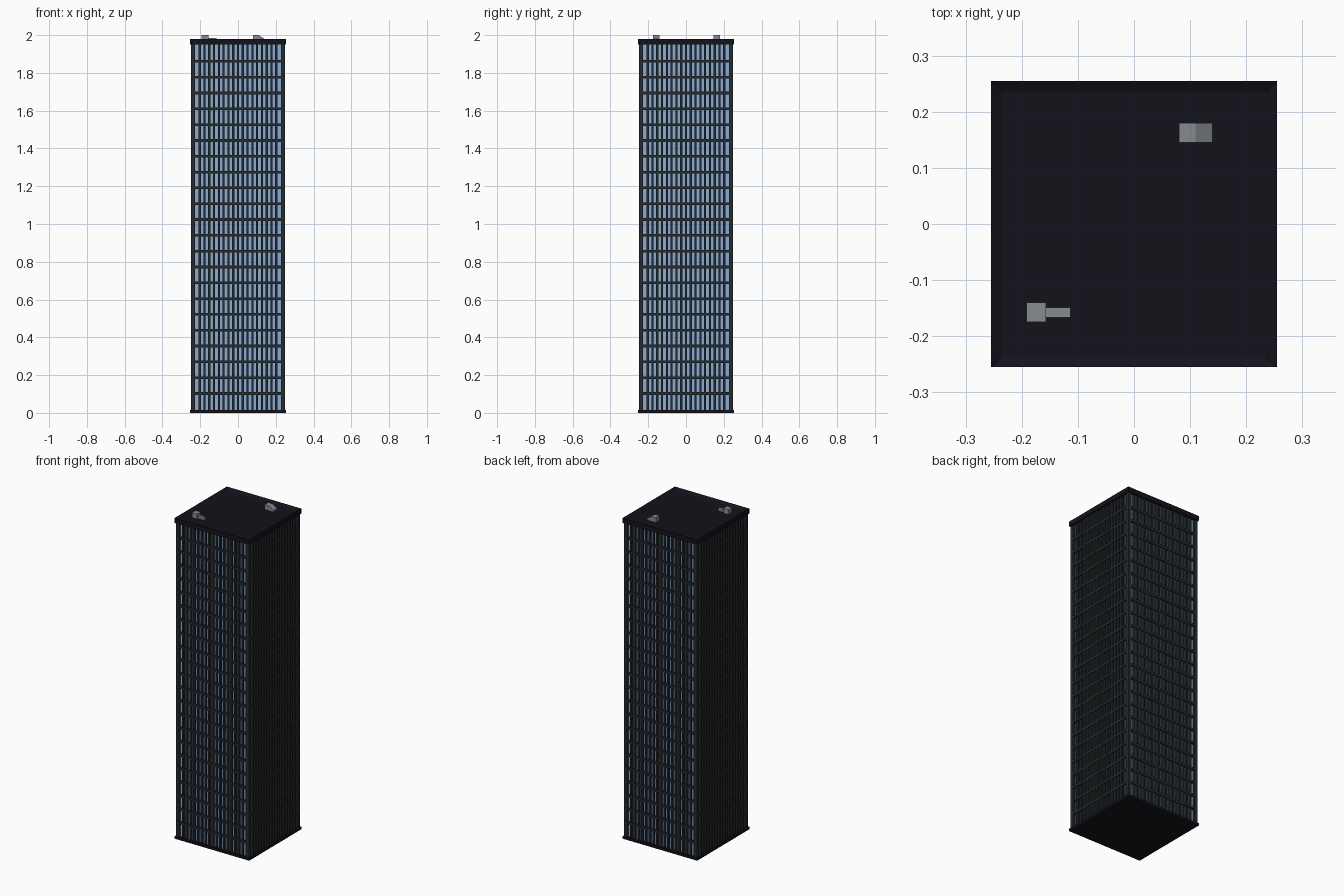
import bpy, bmesh
from math import radians
from mathutils import Matrix

if "Cube" in bpy.data.objects:
    bpy.data.objects.remove(bpy.data.objects["Cube"])


def material(name, rgb):
    m = bpy.data.materials.new(name)
    m.diffuse_color = (*rgb, 1)
    m.use_nodes = True
    m.node_tree.nodes["Principled BSDF"].inputs["Base Color"].default_value = m.diffuse_color
    return m


FRAME = material("dark_frame", (0.018, 0.023, 0.026))
GLASS = material("blue_glass", (0.26, 0.41, 0.64))
SLAB = material("black_slab", (0.007, 0.006, 0.011))
METAL = material("grey_metal", (0.23, 0.26, 0.28))


def add_box(bm, x0, x1, y0, y1, z0, z1):
    mat = Matrix.Translation(((x0 + x1) / 2, (y0 + y1) / 2, (z0 + z1) / 2))
    mat = mat @ Matrix.Diagonal((x1 - x0, y1 - y0, z1 - z0, 1))
    return bmesh.ops.create_cube(bm, size=1, matrix=mat)["verts"]


def finish(bm, name, mat):
    mesh = bpy.data.meshes.new(name)
    bm.to_mesh(mesh)
    bm.free()
    mesh.materials.append(mat)
    ob = bpy.data.objects.new(name, mesh)
    bpy.context.collection.objects.link(ob)
    return ob


def box(name, mat, *dims):
    bm = bmesh.new()
    add_box(bm, *dims)
    return finish(bm, name, mat)


HALF = 0.25       # outer face of the frame
CORE = 0.237      # glass face
EDGE = 0.255      # base and roof overhang
BOTTOM, TOP = 0.015, 1.95

# Glass core and base slab
box("glass_core", GLASS, -CORE, CORE, -CORE, CORE, BOTTOM, TOP)
box("base_slab", SLAB, -EDGE, EDGE, -EDGE, EDGE, 0, BOTTOM)

# Corner columns
bm = bmesh.new()
for sx in (-1, 1):
    for sy in (-1, 1):
        xs = sorted((sx * 0.228, sx * HALF))
        ys = sorted((sy * 0.228, sy * HALF))
        add_box(bm, *xs, *ys, BOTTOM, TOP)
finish(bm, "corner_columns", FRAME)

# Vertical fins between the windows, repeated on the four sides
WINDOWS = 18
pitch = 0.456 / WINDOWS
bm = bmesh.new()
for side in range(4):
    turn = Matrix.Rotation(radians(90 * side), 3, 'Z')
    for i in range(1, WINDOWS):
        x = -0.228 + i * pitch
        vs = add_box(bm, x - 0.0055, x + 0.0055, -0.249, -CORE + 0.002, BOTTOM, TOP)
        bmesh.ops.rotate(bm, verts=vs, matrix=turn)
finish(bm, "window_fins", FRAME)

# Floor bands
bm = bmesh.new()
for side in range(4):
    turn = Matrix.Rotation(radians(90 * side), 3, 'Z')
    for i in range(22):
        z = 0.103 + i * 0.0837
        vs = add_box(bm, -0.23, 0.23, -HALF, -CORE + 0.002, z - 0.007, z + 0.007)
        bmesh.ops.rotate(bm, verts=vs, matrix=turn)
finish(bm, "floor_bands", FRAME)

# Roof slab with a shallow recessed deck
bm = bmesh.new()
add_box(bm, -EDGE, EDGE, -EDGE, EDGE, TOP, 1.98)
bm.normal_update()
top = [f for f in bm.faces if f.normal.z > 0.9]
bmesh.ops.inset_region(bm, faces=top, thickness=EDGE - 0.228)
bmesh.ops.translate(bm, verts=top[0].verts, vec=(0, 0, -0.01))
finish(bm, "roof_slab", SLAB)

# Rooftop plant box with its duct
box("roof_plant_box", METAL, -0.192, -0.157, -0.175, -0.14, 1.97, 2.0)
box("roof_duct", METAL, -0.157, -0.113, -0.167, -0.149, 1.97, 1.985)

# Rooftop stair hut with a sloping end
bm = bmesh.new()
hut = [(0.08, 1.97), (0.14, 1.97), (0.14, 1.98), (0.11, 2.0), (0.08, 2.0)]
face = bm.faces.new([bm.verts.new((x, 0.145, z)) for x, z in hut])
out = bmesh.ops.extrude_face_region(bm, geom=[face])["geom"]
bmesh.ops.translate(bm, vec=(0, 0.035, 0),
                    verts=[v for v in out if isinstance(v, bmesh.types.BMVert)])
bmesh.ops.recalc_face_normals(bm, faces=bm.faces[:])
finish(bm, "roof_stair_hut", METAL)
